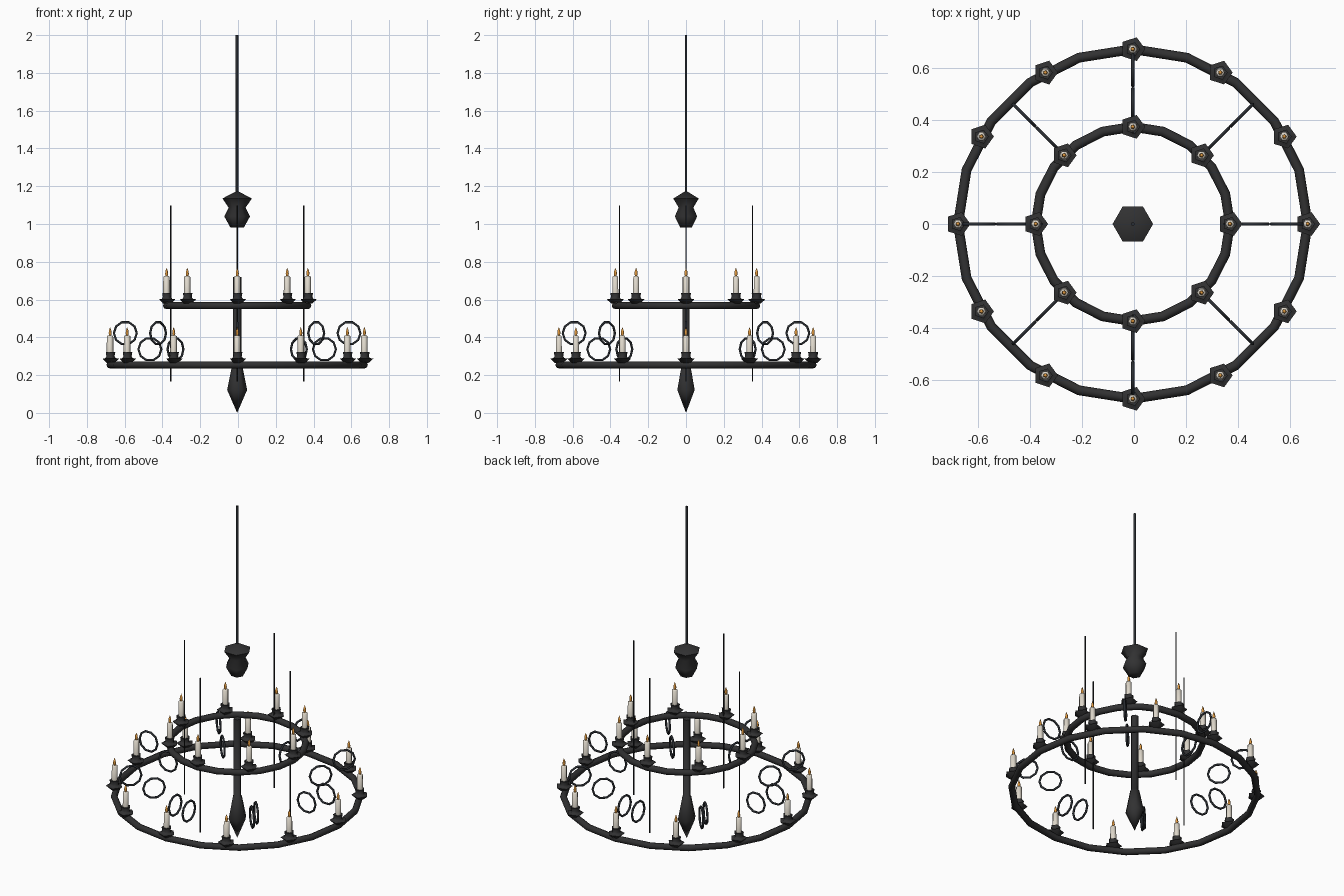
import bpy, bmesh
from math import pi, cos, sin, tau, radians

if "Cube" in bpy.data.objects:
    bpy.data.objects.remove(bpy.data.objects["Cube"], do_unlink=True)

CENTRE_X = -0.0045  # the candle holders reach further on +x than on -x


def material(name, colour):
    m = bpy.data.materials.new(name)
    m.use_nodes = True
    m.diffuse_color = (*colour, 1)
    bsdf = m.node_tree.nodes["Principled BSDF"]
    bsdf.inputs["Base Color"].default_value = (*colour, 1)
    bsdf.inputs["Roughness"].default_value = 0.8
    return m


iron = material("wrought iron", (0.031, 0.031, 0.032))
steel = material("blue grey steel", (0.024, 0.028, 0.034))
dark = material("dark iron", (0.014, 0.015, 0.017))
wax = material("candle wax", (0.74, 0.69, 0.6))
fire = material("flame orange", (0.78, 0.33, 0.05))


def finish(mesh, mat):
    """Smooth the sides but keep end caps sharp."""
    mesh.materials.append(mat)
    mesh.shade_smooth()
    mesh.set_sharp_from_angle(angle=radians(75))
    return mesh


def lathe_mesh(name, profile, sides, mat):
    """Turn (radius, height) points around z into a solid."""
    bm = bmesh.new()
    loops = [[bm.verts.new((r * cos(tau * i / sides), r * sin(tau * i / sides), z))
              for i in range(sides)] for r, z in profile]
    for low, high in zip(loops, loops[1:]):
        for i in range(sides):
            j = (i + 1) % sides
            bm.faces.new((low[i], low[j], high[j], high[i]))
    bm.faces.new(loops[0][::-1])
    bm.faces.new(loops[-1])
    bmesh.ops.remove_doubles(bm, verts=bm.verts, dist=0.0002)
    bmesh.ops.recalc_face_normals(bm, faces=bm.faces)
    mesh = bpy.data.meshes.new(name)
    bm.to_mesh(mesh)
    bm.free()
    return finish(mesh, mat)


def place(name, mesh, radius=0, angle=0, z=0):
    ob = bpy.data.objects.new(name, mesh)
    ob.location = (CENTRE_X + radius * cos(angle), radius * sin(angle), z)
    bpy.context.collection.objects.link(ob)
    return ob


def torus_mesh(name, major, minor, segments, sides, mat):
    bpy.ops.mesh.primitive_torus_add(major_radius=major, minor_radius=minor,
                                     major_segments=segments, minor_segments=sides)
    ob = bpy.context.object
    mesh = ob.data
    mesh.name = name
    bpy.data.objects.remove(ob)
    return finish(mesh, mat)


# Hanging rod, canopy knob, and central column with its pointed pendant
place("hanging_rod", lathe_mesh("hanging_rod", [(0.0075, 1.15), (0.0075, 2)], 6, steel))
place("canopy_knob", lathe_mesh("canopy_knob", [
    (0.036, 0.982), (0.068, 1.04), (0.045, 1.087), (0.078, 1.135), (0, 1.176)], 6, iron))
place("central_column", lathe_mesh("central_column", [
    (0, 0), (0.053, 0.122), (0.027, 0.25), (0.022, 0.252), (0.022, 0.72)], 6, iron))

# Candle parts, shared by every candle; heights are above the hoop centre
holder = lathe_mesh("candle_holder", [
    (0.022, 0.01), (0.048, 0.033), (0.03, 0.036), (0.024, 0.046), (0.028, 0.068)], 5, iron)
candle = lathe_mesh("candle", [
    (0.018, 0.06), (0.017, 0.152), (0.01, 0.157)], 6, wax)
flame = lathe_mesh("flame", [
    (0.004, 0.15), (0.009, 0.168), (0.007, 0.182), (0, 0.201)], 5, fire)

# Two hoops, each carrying a ring of candles
for label, radius, height, count in (("lower", 0.673, 0.254, 12),
                                     ("upper", 0.374, 0.568, 8)):
    hoop = torus_mesh(label + "_hoop", radius, 0.019, 20, 8, iron)
    place(label + "_hoop", hoop, z=height)
    for i in range(count):
        for part in (holder, candle, flame):
            place(f"{label}_{part.name}_{i + 1}", part, radius, tau * i / count, height)

# Pairs of small upright links between the hoops
link = torus_mesh("link", 0.06, 0.0065, 10, 5, steel)
for i in range(8):
    a = i * pi / 4
    for label, radius, z in (("outer", 0.592, 0.422), ("inner", 0.462, 0.337)):
        ob = place(f"{label}_link_{i + 1}", link, radius, a, z)
        ob.rotation_euler = (pi / 2, 0, a)

# Four thin suspension rods
thin = lathe_mesh("suspension_rod", [(0.004, 0.167), (0.004, 1.097)], 6, dark)
for i in range(4):
    place(f"suspension_rod_{i + 1}", thin, 0.352, i * pi / 2)
